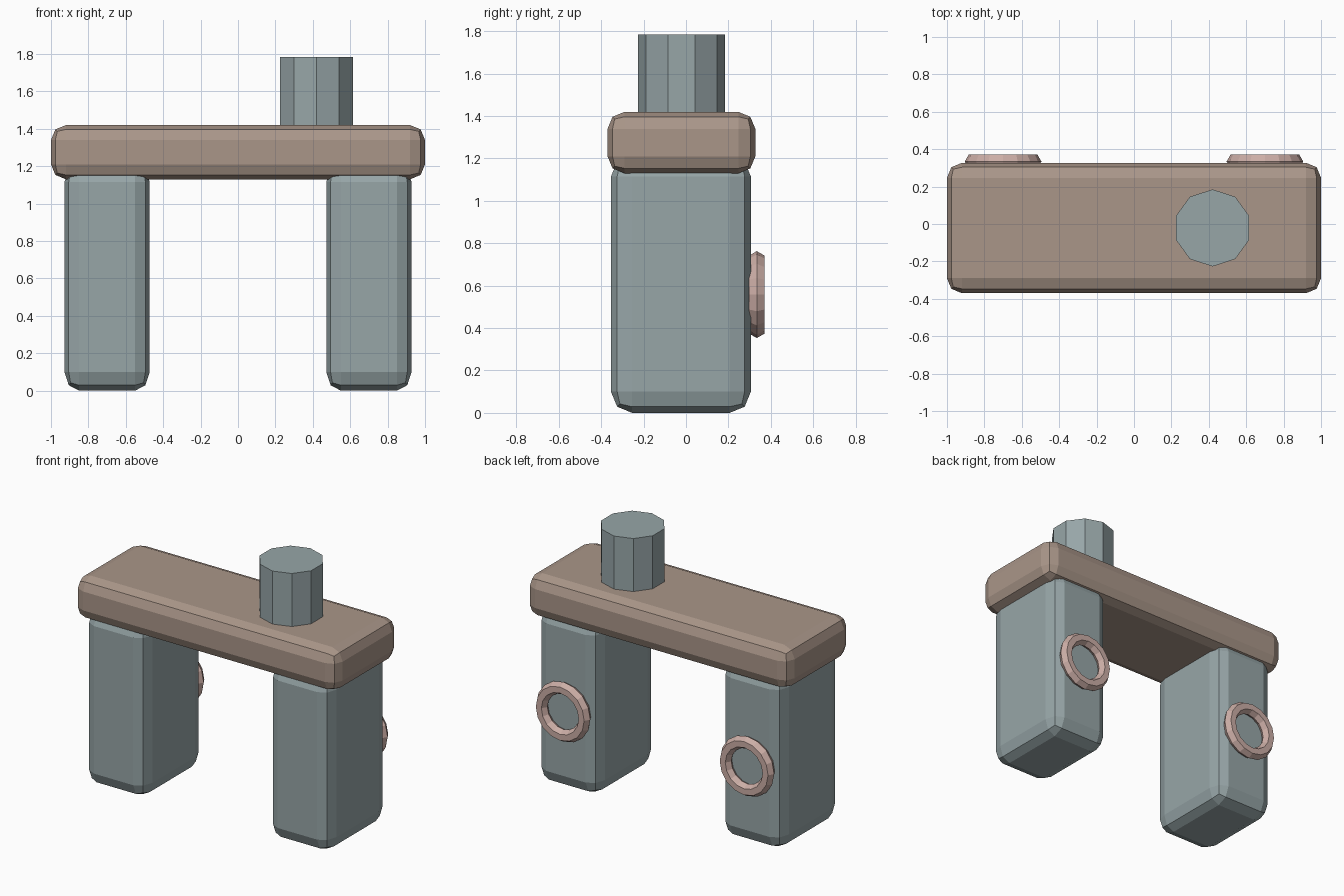
import bpy, bmesh, math
from mathutils import Matrix

if "Cube" in bpy.data.objects:
    bpy.data.objects.remove(bpy.data.objects["Cube"])


def material(name, rgb):
    m = bpy.data.materials.new(name)
    m.diffuse_color = (*rgb, 1)
    m.use_nodes = True
    m.node_tree.nodes["Principled BSDF"].inputs["Base Color"].default_value = m.diffuse_color
    return m


STONE = material("blue_grey", (0.31, 0.38, 0.39))
CLAY = material("brown", (0.40, 0.305, 0.25))
PINK = material("dusty_pink", (0.60, 0.42, 0.38))


def finish(name, bm, mat):
    bmesh.ops.recalc_face_normals(bm, faces=bm.faces)
    me = bpy.data.meshes.new(name)
    bm.to_mesh(me)
    bm.free()
    me.materials.append(mat)
    ob = bpy.data.objects.new(name, me)
    bpy.context.collection.objects.link(ob)
    return ob


def bevelled_box(name, lo, hi, bevel, mat):
    """Box between two corners; bevel holds the bevel width per axis."""
    size = [(h - l) / b for l, h, b in zip(lo, hi, bevel)]
    centre = [(l + h) / 2 for l, h in zip(lo, hi)]
    bm = bmesh.new()
    bmesh.ops.create_cube(bm, size=1, matrix=Matrix.Diagonal((*size, 1)))
    bmesh.ops.bevel(bm, geom=bm.edges[:], offset=1, offset_type='OFFSET',
                    segments=2, profile=0.5, affect='EDGES')
    bm.transform(Matrix.Translation(centre) @ Matrix.Diagonal((*bevel, 1)))
    return finish(name, bm, mat)


def ring(name, centre, major, minor, n, m, mat):
    """Low-poly torus with its axis along y."""
    bm = bmesh.new()
    loops = []
    for i in range(n):
        a = 2 * math.pi * i / n
        loop = []
        for j in range(m):
            b = 2 * math.pi * j / m
            r = major + minor * math.cos(b)
            loop.append(bm.verts.new((centre[0] + r * math.cos(a),
                                      centre[1] + minor * math.sin(b),
                                      centre[2] + r * math.sin(a))))
        loops.append(loop)
    for i in range(n):
        p, q = loops[i], loops[(i + 1) % n]
        for j in range(m):
            k = (j + 1) % m
            bm.faces.new((p[j], p[k], q[k], q[j]))
    return finish(name, bm, mat)


# Top slab
bevelled_box("slab", (-1, -0.37, 1.13), (1, 0.327, 1.42), (0.08, 0.08, 0.08), CLAY)

# Legs, each with a ring on the back
for side, s in (("left", -1), ("right", 1)):
    x = 0.7 * s
    bevelled_box(side + "_leg", (x - 0.228, -0.354, 0), (x + 0.228, 0.306, 1.215),
                 (0.078, 0.1, 0.1), STONE)
    ring(side + "_ring", (x, 0.334, 0.558), 0.163, 0.042, 16, 6, PINK)

# Ten-sided post standing on the slab
bm = bmesh.new()
bmesh.ops.create_cone(bm, cap_ends=True, segments=10, radius1=0.206, radius2=0.206,
                      depth=0.435, matrix=Matrix.Translation((0.42, -0.021, 1.5675)))
post = finish("post", bm, STONE)
